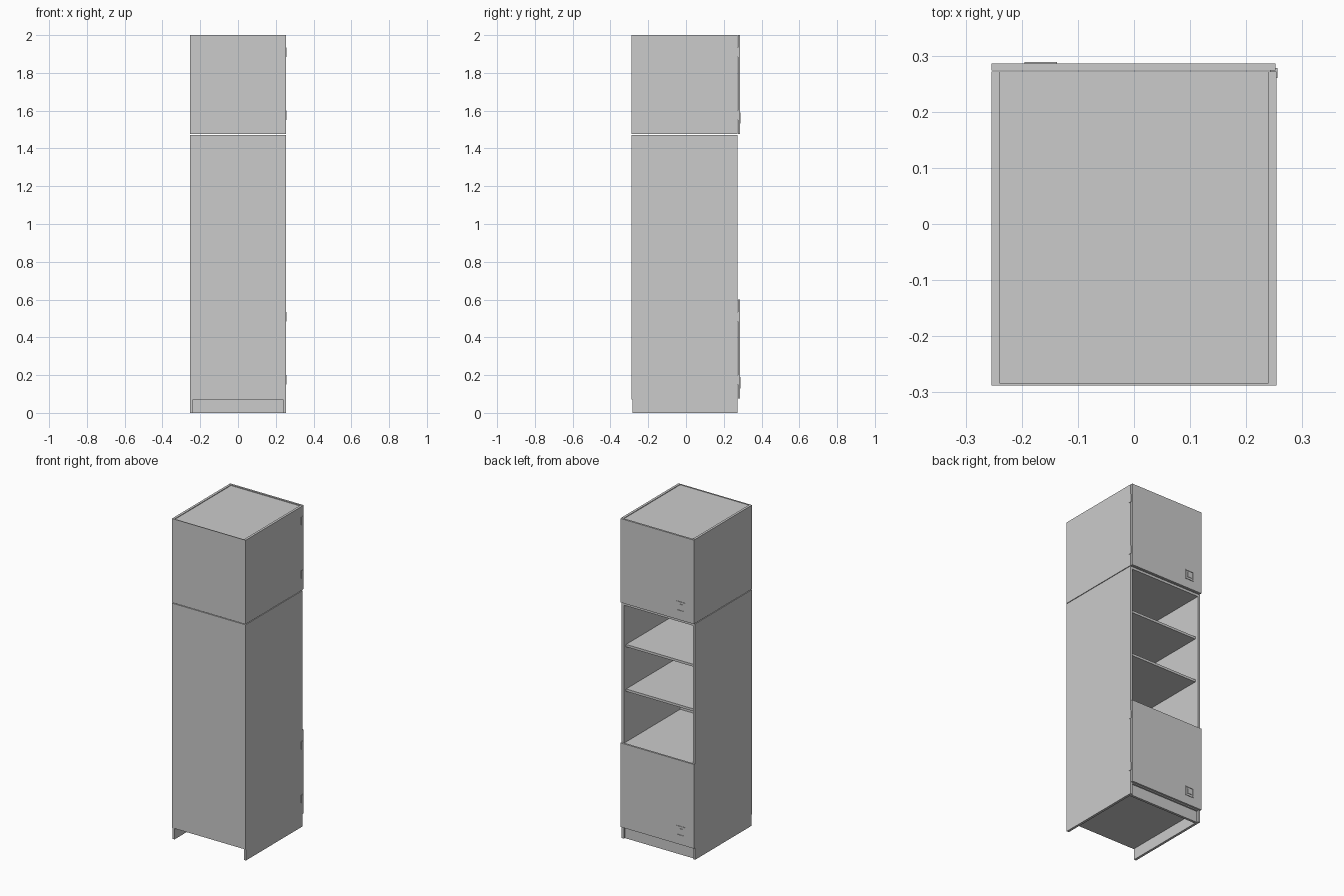
import bpy
import bmesh
from mathutils import Vector

if "Cube" in bpy.data.objects:
    bpy.data.objects.remove(bpy.data.objects["Cube"])

grey = bpy.data.materials.new("light grey")
grey.use_nodes = True
colour = (0.6, 0.6, 0.6, 1)
grey.diffuse_color = colour
grey.node_tree.nodes["Principled BSDF"].inputs["Base Color"].default_value = colour


def panel(name, x, y, z):
    """Box from (low, high) pairs on each axis."""
    bm = bmesh.new()
    bmesh.ops.create_cube(bm, size=1)
    lo, hi = (Vector(c) for c in zip(x, y, z))
    for v in bm.verts:
        v.co = Vector(l + (h - l) * (c + 0.5) for l, h, c in zip(lo, hi, v.co))
    mesh = bpy.data.meshes.new(name)
    bm.to_mesh(mesh)
    bm.free()
    mesh.materials.append(grey)
    obj = bpy.data.objects.new(name, mesh)
    bpy.context.collection.objects.link(obj)
    return obj


T = 0.015                 # board thickness
W = 0.254                 # half width
INNER = W - T
BACK, EDGE = -0.284, 0.272
INSIDE = (-INNER, INNER)
DEPTH = (BACK, EDGE)


def carcass(name, low, high, floor, drop):
    """Two sides, a floor, a top and a thin back."""
    panel(name + "_right_side", (-W, -INNER), DEPTH, (low, high))
    panel(name + "_left_side", (INNER, W), DEPTH, (low, high))
    panel(name + "_floor", INSIDE, DEPTH, (floor, floor + T))
    panel(name + "_top", INSIDE, DEPTH, (high - drop - T, high - drop))
    panel(name + "_back", (-W, W), (BACK - 0.004, BACK), (floor, high))


def door(name, low, high):
    """Door with a square pull and two hinges."""
    face = 0.286
    panel(name, (-W, W - 0.002), (EDGE + 0.002, face), (low, high))
    # Square pull: raised frame around a small square
    x0, x1, z0, z1, b = -0.195, -0.137, low + 0.055, low + 0.115, 0.006
    y = (face, face + 0.003)
    panel(name + "_pull_bottom", (x0, x1), y, (z0, z0 + b))
    panel(name + "_pull_top", (x0, x1), y, (z1 - b, z1))
    panel(name + "_pull_right", (x0, x0 + b), y, (z0 + b, z1 - b))
    panel(name + "_pull_left", (x1 - b, x1), y, (z0 + b, z1 - b))
    panel(name + "_pull_centre", (x0 + 0.015, x1 - 0.015), y, (z0 + 0.015, z1 - 0.015))
    # Hinges on the left edge
    for label, z in (("lower", low + 0.1), ("upper", high - 0.09)):
        panel(f"{name}_{label}_hinge", (W - 0.012, W + 0.002),
              (EDGE - 0.012, EDGE + 0.006), (z - 0.025, z + 0.025))


# Tall lower cabinet and the box on top of it
carcass("lower_cabinet", 0, 1.472, 0.07, 0)
carcass("upper_cabinet", 1.476, 2, 1.476, 0.004)
door("lower_door", 0.075, 0.60)
door("upper_door", 1.476, 2)

# Fixed divider above the lower door, loose shelves in the open bay
panel("divider", INSIDE, DEPTH, (0.58, 0.595))
for label, z in (("lower", 0.912), ("upper", 1.19)):
    panel(label + "_shelf", (-INNER + 0.002, INNER - 0.002),
          (BACK, EDGE - 0.02), (z, z + T))

# Toe kick under the lower door
panel("toe_kick", INSIDE, (EDGE - T - 0.01, EDGE - 0.01), (0, 0.07))
